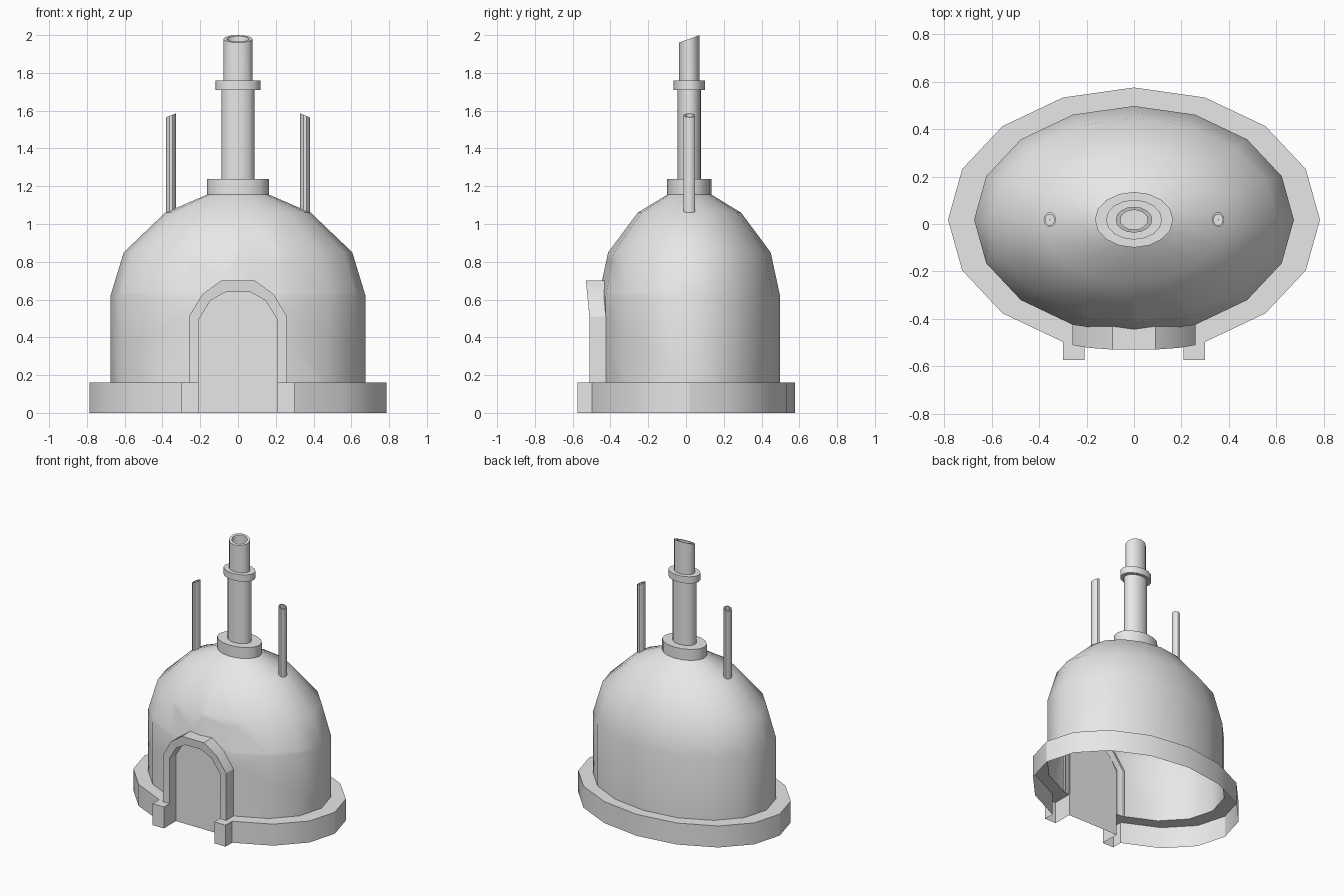
import bpy, bmesh, math
from mathutils import Vector

cube = bpy.data.objects.get("Cube")
if cube:
    bpy.data.objects.remove(cube, do_unlink=True)

CY = 0.018      # centre line of the oval plan
RATIO = 0.711   # oval depth / width
BASE_TOP = 0.16

grey = bpy.data.materials.new("light_grey")
grey.use_nodes = True
grey.diffuse_color = (0.8, 0.8, 0.8, 1)
grey.node_tree.nodes["Principled BSDF"].inputs["Base Color"].default_value = (0.8, 0.8, 0.8, 1)


def finish(name, bm, angle=40, normals=True):
    if normals:
        bmesh.ops.recalc_face_normals(bm, faces=bm.faces)
    me = bpy.data.meshes.new(name)
    bm.to_mesh(me)
    bm.free()
    me.materials.append(grey)
    me.shade_smooth()
    me.set_sharp_from_angle(angle=math.radians(angle))
    ob = bpy.data.objects.new(name, me)
    bpy.context.collection.objects.link(ob)
    return ob


def strip(bm, a, b):
    """Quads between two equally long rows of points."""
    ra, rb = [bm.verts.new(p) for p in a], [bm.verts.new(p) for p in b]
    for i in range(len(a) - 1):
        bm.faces.new((ra[i], ra[i + 1], rb[i + 1], rb[i]))


def oval(r, z, n=16, cx=0, cy=CY, ratio=RATIO):
    return [(cx + r * math.cos(t), cy + ratio * r * math.sin(t), z)
            for t in (2 * math.pi * i / n for i in range(n))]


def lathe(profile, n=16, cx=0, cy=CY, ratio=RATIO):
    """Oval surface through (radius, height) rings, open at both ends."""
    bm = bmesh.new()
    rings = [[bm.verts.new(p) for p in oval(r, z, n, cx, cy, ratio)] for r, z in profile]
    for a, b in zip(rings, rings[1:]):
        for i in range(n):
            j = (i + 1) % n
            bm.faces.new((a[i], a[j], b[j], b[i]))
    return bm


def mirrored(half):
    return half + [(-x, z) for x, z in reversed(half)]


# Doorway outlines, from the foot over the arch to the other foot
outer = mirrored([(0.26, BASE_TOP), (0.26, 0.51), (0.187, 0.63), (0.09, 0.70)])
inner = mirrored([(0.208, BASE_TOP), (0.208, 0.495), (0.145, 0.595), (0.065, 0.64)])

# Dome shell, with the doorway cut out of the front
dome_profile = [(0.675, BASE_TOP), (0.675, 0.62), (0.605, 0.85), (0.385, 1.06), (0.165, 1.155)]
bm = lathe(dome_profile)
bmesh.ops.recalc_face_normals(bm, faces=bm.faces)
planes = []
for (x0, z0), (x1, z1) in zip(inner, inner[1:]):
    planes.append((Vector((x0, 0, z0)), Vector((z1 - z0, 0, x0 - x1)).normalized()))
for co, no in planes:
    front = [f for f in bm.faces
             if f.calc_center_median().y < -0.2 and f.calc_center_median().z < 0.85]
    geom = set(front)
    for f in front:
        geom.update(f.edges)
        geom.update(f.verts)
    bmesh.ops.bisect_plane(bm, geom=list(geom), plane_co=co, plane_no=no, dist=1e-5)
hole = [f for f in bm.faces if f.calc_center_median().y < -0.2
        and all((f.calc_center_median() - co).dot(no) < 0 for co, no in planes)]
bmesh.ops.delete(bm, geom=hole, context='FACES')
finish("dome", bm, 45, normals=False)


# Door frame: front face, outer wall and inner reveal
def frame_y(z):
    return -0.51 - 0.02 * max(0, (z - 0.5) / 0.2)


def dome_y(x, z):
    r = 0.675 - 0.07 * max(0, (z - 0.62) / 0.23)
    return CY - 0.985 * RATIO * math.sqrt(r * r - x * x)


def at_front(pts):
    return [(x, frame_y(z), z) for x, z in pts]


def at_dome(pts):
    return [(x, dome_y(x, z) + 0.008, z) for x, z in pts]


bm = bmesh.new()
strip(bm, at_front(inner), at_front(outer))
strip(bm, at_front(outer), at_dome(outer))
strip(bm, at_dome(inner), at_front(inner))
bmesh.ops.remove_doubles(bm, verts=bm.verts, dist=1e-4)
finish("door_frame", bm, 30)

# Door panel reaching the ground
bm = bmesh.new()
panel = [(0.208, 0)] + inner + [(-0.208, 0)]
bm.faces.new([bm.verts.new((x, -0.432, z)) for x, z in reversed(panel)])
finish("door_panel", bm, normals=False)

# Hollow base ring with a square block on each side of the door
order = [(i - 3) % 16 for i in range(15)]
rim_out = [oval(0.785, BASE_TOP)[i] for i in order]
rim_in = [oval(0.675, BASE_TOP)[i] for i in order]
block = [(0.208, -0.43), (0.208, -0.575), (0.3, -0.575)]
right_end = [(x, y, BASE_TOP) for x, y in block]
left_end = [(-x, y, BASE_TOP) for x, y in reversed(block)]
bm = bmesh.new()
strip(bm, rim_out, rim_in)
wall = right_end + rim_out + left_end
strip(bm, [(x, y, 0) for x, y, z in wall], wall)
for pts in (right_end + [rim_out[0], rim_in[0]], left_end + [rim_in[-1], rim_out[-1]]):
    bm.faces.new([bm.verts.new(p) for p in pts])
bmesh.ops.remove_doubles(bm, verts=bm.verts, dist=1e-4)
finish("base_ring", bm, 30)

# Chimney: collar, lower pipe and flange
finish("chimney_collar", lathe([(0.165, 1.13), (0.165, 1.237), (0.08, 1.237)]))
finish("chimney_pipe", lathe([(0.088, 1.23), (0.088, 1.72)]))
finish("chimney_flange", lathe([(0.08, 1.71), (0.118, 1.71), (0.118, 1.76), (0.07, 1.76)]))


def open_tube(name, r, bore, z0, z1, slant, **kw):
    """Hollow tube whose mouth is cut on a slant."""
    bm = lathe([(r, z0), (r, z1), (bore, z1), (bore, z1 - 0.15), (0.001, z1 - 0.15)], **kw)
    for v in bm.verts:
        if v.co.z > z1 - 0.01:
            v.co.z += slant(v.co)
    finish(name, bm)


open_tube("chimney_top", 0.077, 0.058, 1.75, 1.98, lambda c: (c.y - CY) * 0.36)

# Thin side pipes
for side, label in ((1, "left"), (-1, "right")):
    open_tube(label + "_side_pipe", 0.026, 0.019, 1.04, 1.575,
              lambda c: (0.355 - abs(c.x)) * 0.4,
              n=10, cx=side * 0.355, ratio=1.25)
